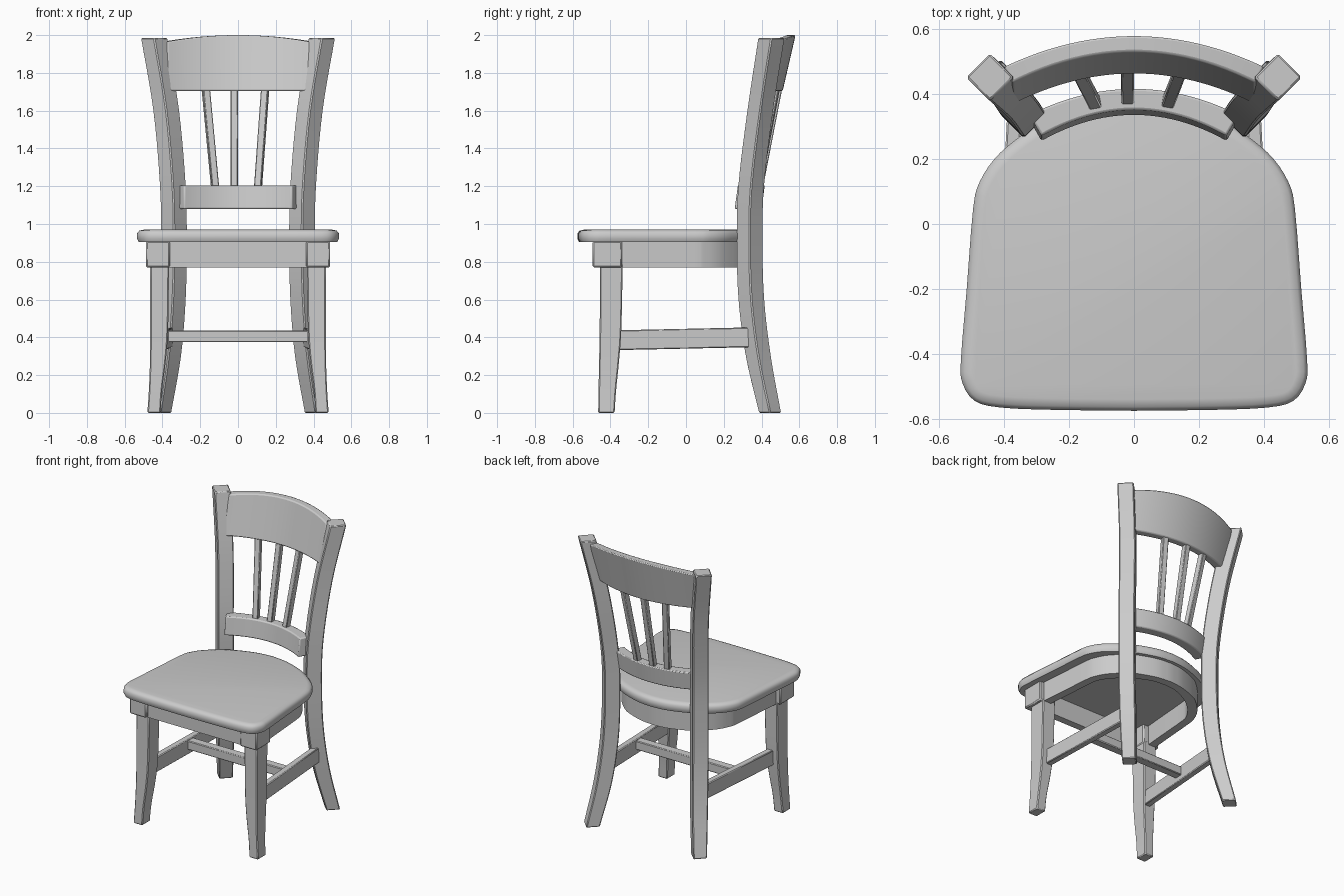
import bpy, bmesh, math
from mathutils import Vector

if "Cube" in bpy.data.objects:
    bpy.data.objects.remove(bpy.data.objects["Cube"])

wood = bpy.data.materials.new("grey_wood")
wood.diffuse_color = (0.6, 0.6, 0.6, 1)
wood.use_nodes = True
wood.node_tree.nodes["Principled BSDF"].inputs["Base Color"].default_value = wood.diffuse_color


def spline(points, steps):
    """Catmull-Rom resampling of tuples of any length."""
    pts = [Vector(p) for p in points]
    pts = [pts[0] * 2 - pts[1]] + pts + [pts[-1] * 2 - pts[-2]]
    out = []
    for a, b, c, d in zip(pts, pts[1:], pts[2:], pts[3:]):
        for i in range(steps):
            t = i / steps
            out.append(0.5 * (b * 2 + (c - a) * t + (a * 2 - b * 5 + c * 4 - d) * t ** 2
                              + (b * 3 - a - c * 3 + d) * t ** 3))
    return out + [pts[-2]]


def loft(name, rings, closed=False, bevel=0.006, segments=1, angle=35):
    """Skin matching rings of points; cap the ends or join them into a loop."""
    bm = bmesh.new()
    loops = [[bm.verts.new(p) for p in r] for r in rings]
    n = len(loops[0])
    pairs = list(zip(loops, loops[1:] + loops[:1])) if closed else list(zip(loops, loops[1:]))
    for a, b in pairs:
        for i in range(n):
            j = (i + 1) % n
            bm.faces.new((a[i], a[j], b[j], b[i]))
    if not closed:
        bm.faces.new(loops[0])
        bm.faces.new(loops[-1])
    bmesh.ops.recalc_face_normals(bm, faces=bm.faces)
    mesh = bpy.data.meshes.new(name)
    bm.to_mesh(mesh)
    bm.free()
    obj = bpy.data.objects.new(name, mesh)
    bpy.context.collection.objects.link(obj)
    mesh.materials.append(wood)
    if bevel:
        mod = obj.modifiers.new("soft_edges", 'BEVEL')
        mod.width, mod.segments = bevel, segments
        mod.limit_method, mod.angle_limit = 'ANGLE', math.radians(50)
    bpy.ops.object.select_all(action='DESELECT')
    obj.select_set(True)
    bpy.context.view_layer.objects.active = obj
    bpy.ops.object.shade_smooth_by_angle(angle=math.radians(angle))
    return obj


def box_ring(x0, x1, y0, y1, z):
    return [(x0, y0, z), (x1, y0, z), (x1, y1, z), (x0, y1, z)]


def beam(name, start, end, width, height, bevel=0.005):
    """Bar along x or y with an upright rectangular section."""
    a, b = Vector(start), Vector(end)
    side = (b - a).cross(Vector((0, 0, 1))).normalized() * width / 2
    up = Vector((0, 0, height / 2))
    loft(name, [[p - side - up, p + side - up, p + side + up, p - side + up]
                for p in (a, b)], bevel=bevel)


def mirror_rings(rings, s):
    return [[(s * p[0], p[1], p[2]) for p in r] for r in rings]


# Seat outline: straight tapered sides, rounded front corners and round back
half = [(0, -.575), (.25, -.572), (.41, -.565), (.49, -.545), (.528, -.49), (.533, -.42),
        (.515, -.2), (.495, .05), (.475, .13), (.43, .2), (.37, .255), (.29, .31),
        (.2, .35), (.1, .38), (0, .39)]
right = spline(half, 3)
outline = right + [Vector((-p.x, p.y)) for p in reversed(right[1:-1])]


def inset(distance):
    pts = []
    for i, p in enumerate(outline):
        t = outline[(i + 1) % len(outline)] - outline[i - 1]
        pts.append(p + Vector((-t.y, t.x)).normalized() * distance)
    return pts


# Seat board
rim = inset(.008)
loft("seat", [[(p.x, p.y, .905) for p in rim],
              [(p.x, p.y, .922) for p in outline],
              [(p.x, p.y, .95) for p in outline],
              [(p.x, p.y, .965) for p in inset(.012)],
              [(p.x, p.y, .97) for p in inset(.035)]], bevel=0, angle=50)

# Apron: closed band below the seat; front corners are hidden by the leg blocks
outer, inner = inset(.07), inset(.125)
for pts, limit_x, limit_y in ((outer, .46, -.475), (inner, .41, -.425)):
    for p in pts:
        p.x = max(-limit_x, min(limit_x, p.x))
        p.y = max(limit_y, p.y)
        if p.y > .1:
            p.y += .04 * min(1, (p.y - .1) / .15)
loft("apron", [[(o.x, o.y, .77), (o.x, o.y, .912), (i.x, i.y, .912), (i.x, i.y, .77)]
               for o, i in zip(outer, inner)], closed=True, bevel=0)

# Front leg sections: x0, x1, y0, y1, z
front_sections = [(.41, .48, -.465, -.378, 0), (.402, .472, -.463, -.37, .12),
                  (.382, .466, -.46, -.354, .28), (.37, .465, -.457, -.342, .45),
                  (.365, .465, -.455, -.335, .79)]
# Back post centres and half diagonals: x, y, z, r
post_sections = [(.412, .445, 0, .062), (.368, .383, .3, .07), (.345, .346, .6, .072),
                 (.339, .337, .9, .072), (.345, .345, 1.2, .072), (.38, .393, 1.6, .072),
                 (.444, .452, 1.985, .073)]

for s, side in ((-1, "left"), (1, "right")):
    rings = [box_ring(*v) for v in spline(front_sections, 4)]
    loft("front_leg_" + side, mirror_rings(rings, s))
    rings = [box_ring(.36, .488, -.495, -.338, z) for z in (.77, .91)]
    loft("leg_block_" + side, mirror_rings(rings, s), bevel=.008)
    # Square post turned 45 degrees
    rings = [[(x + r, y, z), (x, y + r, z), (x - r, y, z), (x, y - r, z)]
             for x, y, z, r in spline(post_sections, 5)]
    loft("back_post_" + side, mirror_rings(rings, s))
    beam("side_stretcher_" + side, (s * .405, -.36, .385), (s * .368, .335, .4), .045, .105)

# Cross bar of the H-shaped stretcher
beam("cross_stretcher", (-.38, 0, .405), (.38, 0, .405), .06, .062)


def curved_rail(name, width, bow, front_low, front_top, thick, z0, z1, rise):
    """Rail bowed backwards, leaning from front_low to front_top."""
    rings = []
    for i in range(25):
        u = i / 12 - 1
        x, dy = u * width, -bow * u * u
        k = 1 + thick * 2 * bow / width ** 2     # outer face slightly wider
        top = z1 - rise * u ** 2
        rings.append([(x, front_low + dy, z0), (x * k, front_low + thick + dy, z0),
                      (x * k, front_top + thick + dy, top), (x, front_top + dy, top)])
    loft(name, rings, bevel=.007, segments=2)


curved_rail("top_rail", .375, .095, .462, .53, .05, 1.705, 2.0, .035)
curved_rail("lower_rail", .285, .08, .335, .352, .065, 1.08, 1.205, 0)

# Three slats, fanning out towards the top
for name, xb, xt in (("left", -.12, -.172), ("middle", -.02, -.02), ("right", .105, .145)):
    rings = []
    for x, y, z in ((xb, .385 - xb * xb, 1.18), (xt, .492 - .7 * xt * xt, 1.73)):
        a = -math.atan(1.6 * x)
        c, d = math.cos(a), math.sin(a)
        rings.append([(x + u * c - v * d, y + u * d + v * c, z)
                      for u, v in ((-.019, -.02), (.019, -.02), (.019, .02), (-.019, .02))])
    loft("slat_" + name, rings, bevel=.004)
